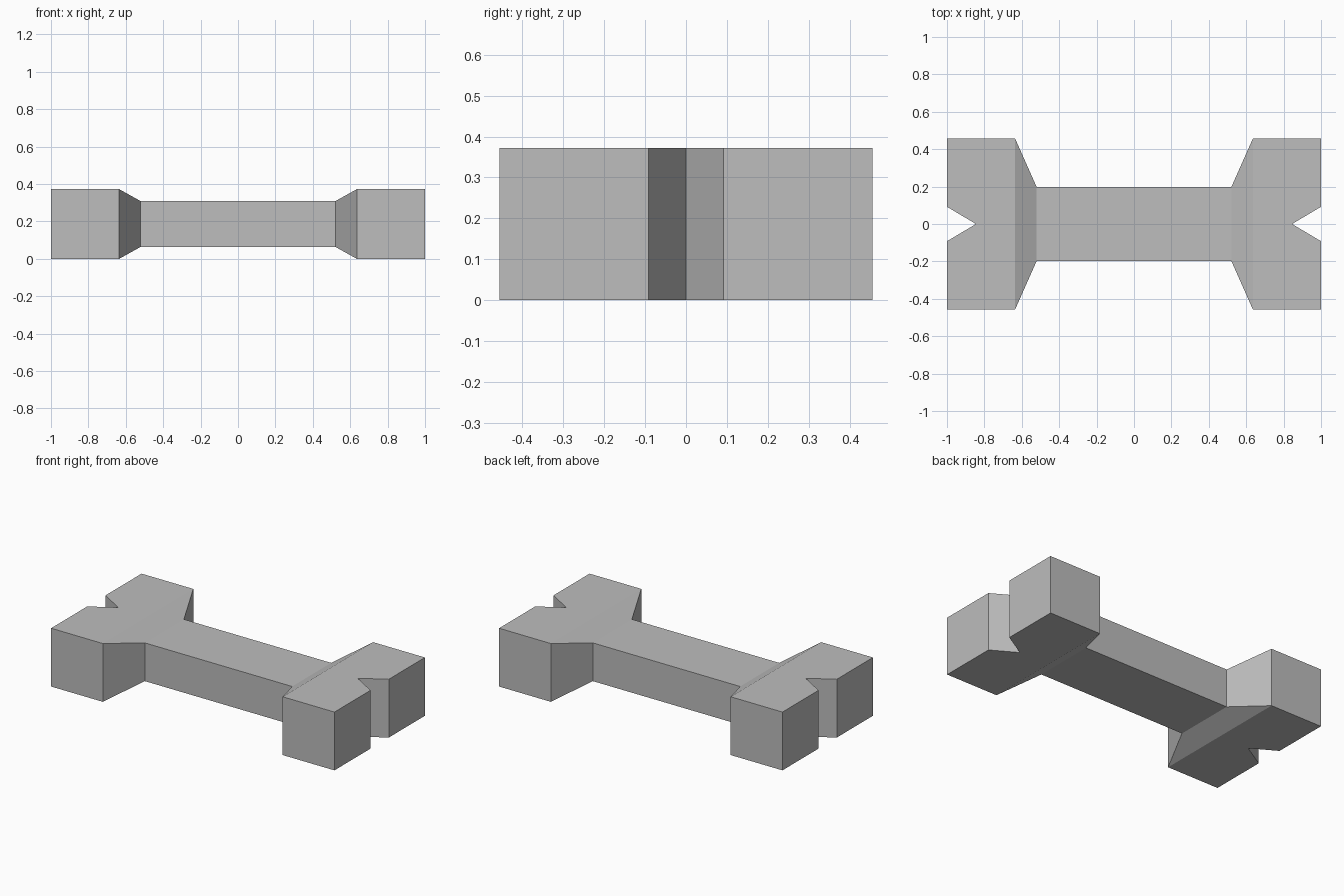
import bpy
import bmesh

cube = bpy.data.objects.get("Cube")
if cube:
    bpy.data.objects.remove(cube, do_unlink=True)

# Main measurements
MID_Z = 0.186
SHAFT_X, SHAFT_Y, SHAFT_H = 0.52, 0.197, 0.122
KNOB_X, KNOB_Y, KNOB_H = 0.635, 0.456, 0.186
NOTCH_X, NOTCH_Y = 0.845, 0.092

# Single grey material
grey = bpy.data.materials.new("bone grey")
grey.use_nodes = True
colour = (0.51, 0.51, 0.51, 1)
grey.diffuse_color = colour
grey.node_tree.nodes["Principled BSDF"].inputs["Base Color"].default_value = colour

# One quarter of the bone: (x, y, half height) around the rim, then the centre line
rim = [
    (0, SHAFT_Y, SHAFT_H),
    (SHAFT_X, SHAFT_Y, SHAFT_H),
    (KNOB_X, KNOB_Y, KNOB_H),
    (1, KNOB_Y, KNOB_H),
    (1, NOTCH_Y, KNOB_H),
    (NOTCH_X, 0, KNOB_H),
]
centre = [(0, 0, SHAFT_H), (SHAFT_X, 0, SHAFT_H), (KNOB_X, 0, KNOB_H)]

bm = bmesh.new()
top = [bm.verts.new((x, y, MID_Z + h)) for x, y, h in rim + centre]
bottom = [bm.verts.new((x, y, MID_Z - h)) for x, y, h in rim + centre]

# Side walls of shaft, flare, knob and notch
for a in range(len(rim) - 1):
    b = a + 1
    bm.faces.new((bottom[a], top[a], top[b], bottom[b]))

# Top and bottom panels: shaft, flare, knob
for panel in ((0, 1, 7, 6), (1, 2, 8, 7), (2, 3, 4, 5, 8)):
    bm.faces.new([top[i] for i in reversed(panel)])
    bm.faces.new([bottom[i] for i in panel])

mesh = bpy.data.meshes.new("bone")
bm.to_mesh(mesh)
bm.free()
mesh.materials.append(grey)
bone = bpy.data.objects.new("bone", mesh)
bpy.context.collection.objects.link(bone)

# Mirror the quarter to both ends and both sides
mirror = bone.modifiers.new("mirror", "MIRROR")
mirror.use_axis = (True, True, False)
mirror.use_clip = True
